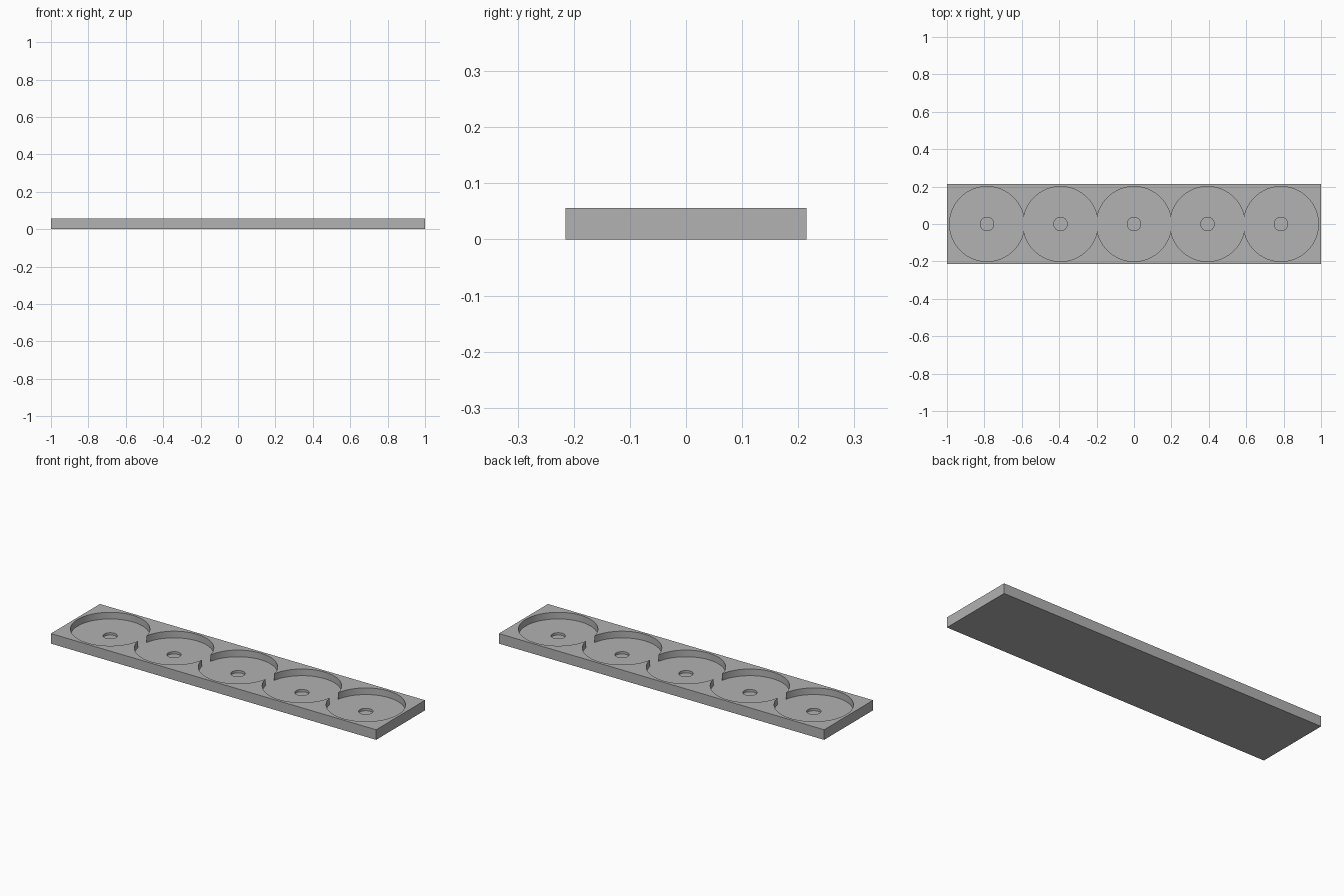
import bpy
import math

default_cube = bpy.data.objects.get("Cube")
if default_cube:
    bpy.data.objects.remove(default_cube, do_unlink=True)

LENGTH, WIDTH, HEIGHT = 2.0, 0.43, 0.056
POCKETS, SPACING = 5, 0.393
POCKET_RADIUS, POCKET_FLOOR = 0.2, 0.019
HOLE_RADIUS, HOLE_FLOOR = 0.036, 0.006

grey = bpy.data.materials.new("mid grey")
grey.use_nodes = True
grey.diffuse_color = (0.445, 0.445, 0.445, 1)
grey.node_tree.nodes["Principled BSDF"].inputs["Base Color"].default_value = grey.diffuse_color

# Solid tray block standing on the ground
bpy.ops.mesh.primitive_cube_add(size=1, location=(0, 0, HEIGHT / 2))
tray = bpy.context.object
tray.name = "tray"
tray.scale = (LENGTH, WIDTH, HEIGHT)
bpy.ops.object.transform_apply(location=True, rotation=False, scale=True)
tray.data.materials.append(grey)


def cut_round(name, x, radius, floor, sides):
    """Sink a flat-bottomed round recess into the tray from above."""
    depth = 0.1
    bpy.ops.mesh.primitive_cylinder_add(
        vertices=sides, radius=radius, depth=depth, location=(x, 0, floor + depth / 2))
    cutter = bpy.context.object
    cutter.name = name
    cutter.hide_render = True
    cutter.data.materials.append(grey)
    bpy.context.view_layer.objects.active = tray
    cut = tray.modifiers.new(name, 'BOOLEAN')
    cut.operation = 'DIFFERENCE'
    cut.solver = 'EXACT'
    cut.object = cutter
    bpy.ops.object.modifier_apply(modifier=cut.name)
    bpy.data.objects.remove(cutter, do_unlink=True)


# Overlapping round pockets, each with a small blind hole in its floor
centres = [(i - (POCKETS - 1) / 2) * SPACING for i in range(POCKETS)]
for x in centres:
    cut_round("pocket_cutter", x, POCKET_RADIUS, POCKET_FLOOR, 96)
for x in centres:
    cut_round("hole_cutter", x, HOLE_RADIUS, HOLE_FLOOR, 48)

# Smooth round walls with crisp rims
bpy.ops.object.select_all(action='DESELECT')
tray.select_set(True)
bpy.context.view_layer.objects.active = tray
bpy.ops.object.shade_smooth_by_angle(angle=math.radians(30))
